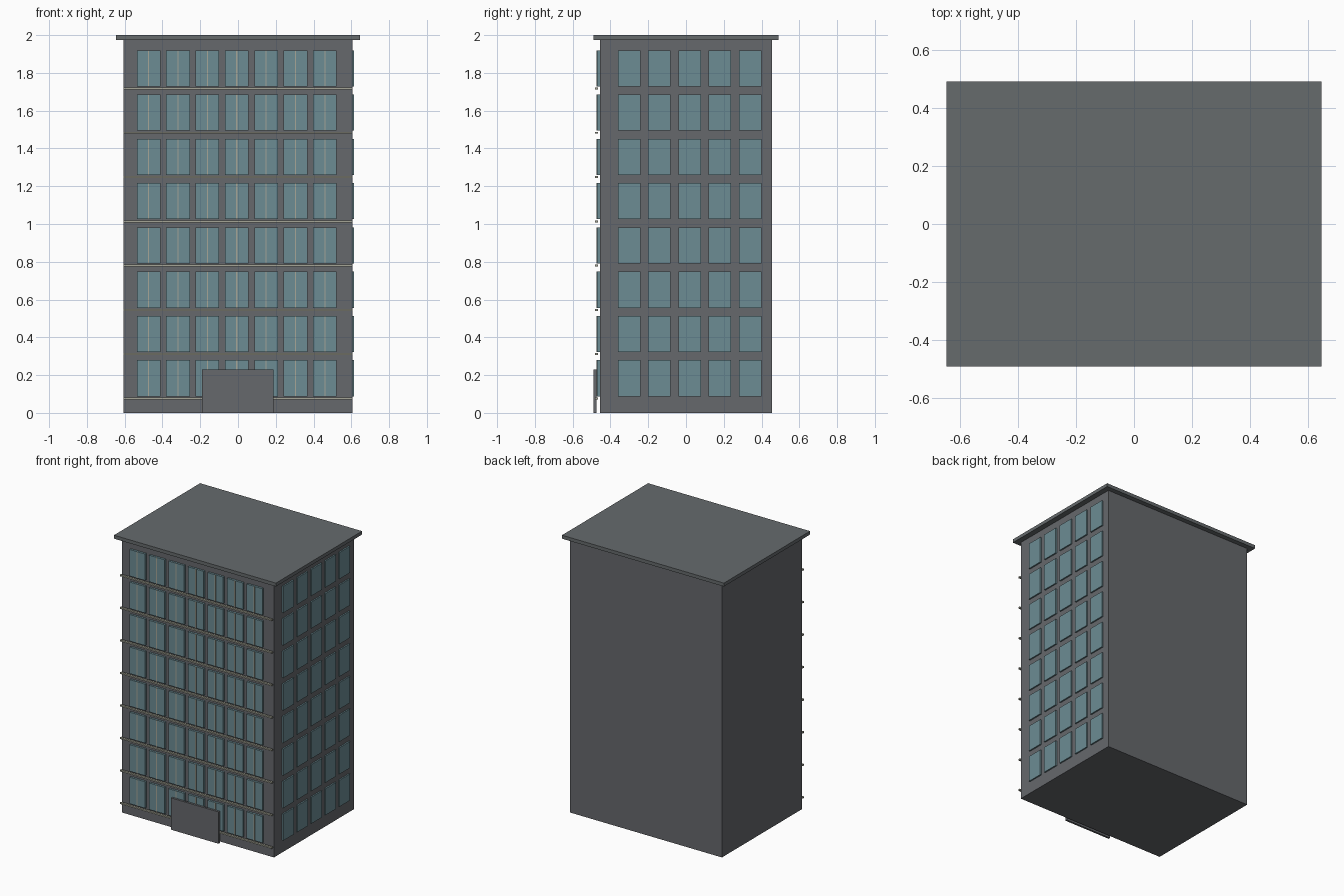
import bpy
import bmesh
from mathutils import Matrix, Vector

cube = bpy.data.objects.get("Cube")
if cube:
    bpy.data.objects.remove(cube, do_unlink=True)


def make_material(name, rgb):
    mat = bpy.data.materials.new(name)
    mat.use_nodes = True
    mat.diffuse_color = (*rgb, 1)
    mat.node_tree.nodes["Principled BSDF"].inputs["Base Color"].default_value = (*rgb, 1)
    return mat


WALL = make_material("wall grey", (0.132, 0.138, 0.15))
ROOF = make_material("roof grey", (0.132, 0.145, 0.152))
GLASS = make_material("window blue", (0.15, 0.262, 0.296))
TRIM = make_material("trim beige", (0.38, 0.38, 0.31))


def boxes(name, mat, spans):
    """One object made of boxes, each given as ((x0, x1), (y0, y1), (z0, z1))."""
    bm = bmesh.new()
    for span in spans:
        centre = Vector([(a + b) / 2 for a, b in span])
        size = Vector([b - a for a, b in span])
        bmesh.ops.create_cube(bm, size=1, matrix=Matrix.LocRotScale(centre, None, size))
    mesh = bpy.data.meshes.new(name)
    bm.to_mesh(mesh)
    bm.free()
    mesh.materials.append(mat)
    obj = bpy.data.objects.new(name, mesh)
    bpy.context.collection.objects.link(obj)


def around(centre, width):
    return (centre - width / 2, centre + width / 2)


# Overall sizes and the window grid
HX, HY, ROOF_Z = 0.605, 0.455, 1.975
FLOOR = 0.2343
rows = [(0.088 + FLOOR * i, 0.279 + FLOOR * i) for i in range(8)]
front_columns = [-0.473 + 0.1555 * i for i in range(7)]
side_columns = [-0.301 + 0.16 * i for i in range(5)]

# Main block and overhanging roof slab
boxes("building_body", WALL, [((-HX, HX), (-HY, HY), (0, ROOF_Z))])
boxes("roof_slab", ROOF, [((-0.645, 0.645), (-0.49, 0.49), (ROOF_Z, 2))])

# Window panes on the front and on the left (+x) side
boxes("front_windows", GLASS,
      [(around(x, 0.125), (-0.47, -HY), z) for x in front_columns for z in rows])
boxes("side_windows", GLASS,
      [((HX, 0.615), around(y, 0.119), z) for y in side_columns for z in rows])

# Thin upright bar in the middle of each front pane
boxes("window_mullions", TRIM,
      [(around(x, 0.006), (-0.474, -0.47), z) for x in front_columns for z in rows])

# Ledge below each row of front windows
boxes("floor_ledges", TRIM,
      [((-HX, HX), (-0.481, -0.466), around(z[0] - 0.011, 0.01)) for z in rows])

# Entrance panel standing just off the facade
boxes("entrance_panel", WALL, [((-0.19, 0.188), (-0.489, -0.474), (0, 0.229))])
